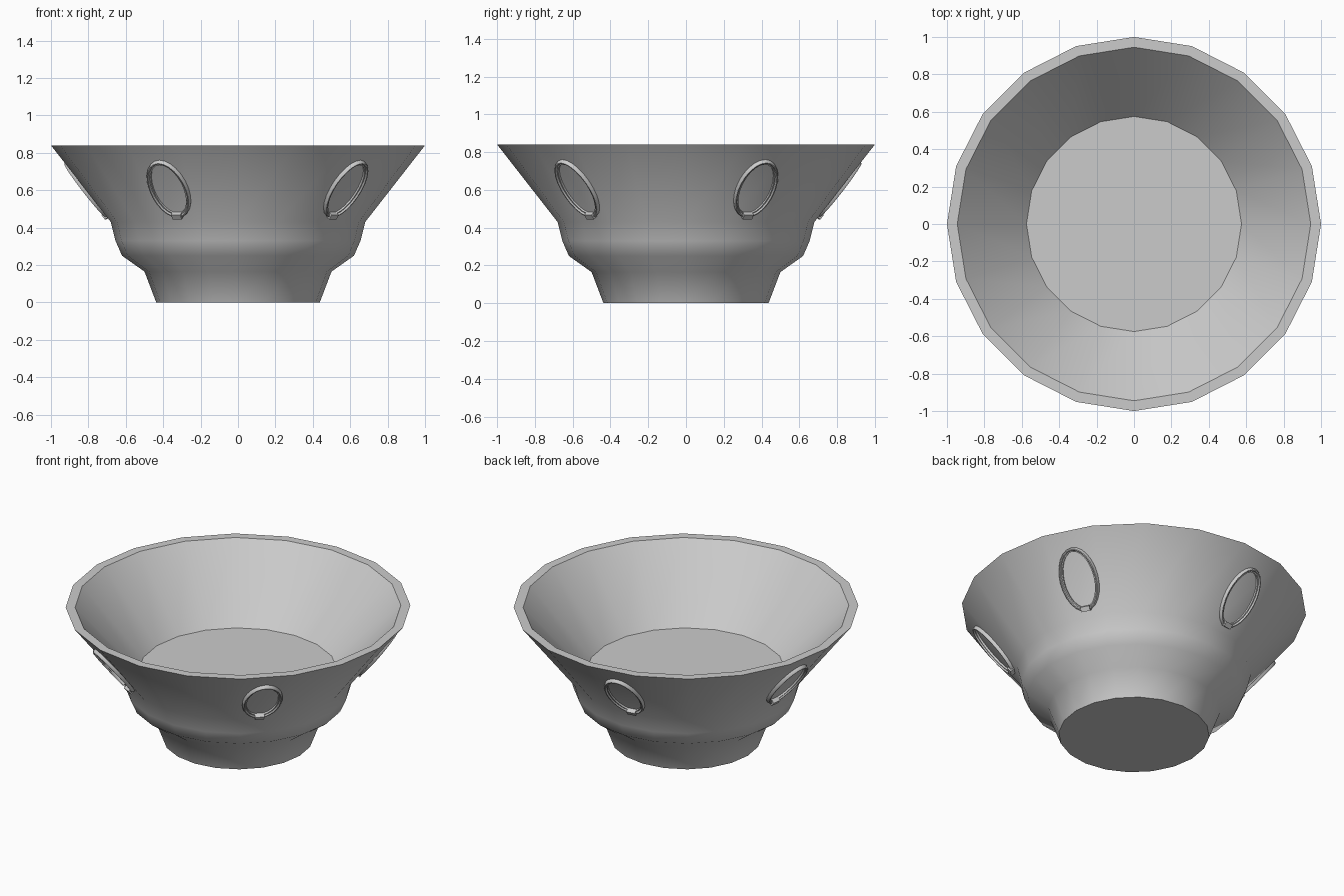
import bpy, bmesh, math
from mathutils import Matrix, Vector

if "Cube" in bpy.data.objects:
    bpy.data.objects.remove(bpy.data.objects["Cube"])


def finish(bm, name, angle):
    bmesh.ops.recalc_face_normals(bm, faces=bm.faces)
    mesh = bpy.data.meshes.new(name)
    bm.to_mesh(mesh)
    bm.free()
    obj = bpy.data.objects.new(name, mesh)
    bpy.context.collection.objects.link(obj)
    bpy.ops.object.select_all(action='DESELECT')
    obj.select_set(True)
    bpy.context.view_layer.objects.active = obj
    bpy.ops.object.shade_smooth_by_angle(angle=math.radians(angle))
    return obj


def bridge(bm, a, b):
    n = len(a)
    for i in range(n):
        j = (i + 1) % n
        bm.faces.new((a[i], a[j], b[j], b[i]))


# Bowl: 20-sided lathe of the outer wall, rim and inner wall
SIDES = 20
profile = [(0.437, 0), (0.5, 0.165), (0.62, 0.25), (0.655, 0.33), (0.68, 0.43),
           (1.0, 0.84), (0.945, 0.84), (0.575, 0.434)]
bm = bmesh.new()
loops = []
for r, z in profile:
    loops.append([bm.verts.new((r * math.cos(math.tau * i / SIDES),
                                r * math.sin(math.tau * i / SIDES), z))
                  for i in range(SIDES)])
for a, b in zip(loops, loops[1:]):
    bridge(bm, a, b)
bm.faces.new(loops[0])
bm.faces.new(loops[-1])
finish(bm, "bowl", 40)

# Oval rings: five around the bowl, lying on the sloping facets
WIDE, TALL, SEGS = 0.117, 0.19, 24
section = [(0, -0.008), (0, 0.01), (0.006, 0.02), (0.012, 0.02),
           (0.017, 0.011), (0.024, 0.011), (0.024, -0.008)]
up = Vector((0.32, 0, 0.41)).normalized()
side = Vector((0, 1, 0))
out = side.cross(up)
centre = Vector((0.811, 0, 0.61))
frame = Matrix((side, up, out)).transposed().to_4x4()
frame.translation = centre

for k in range(5):
    place = Matrix.Rotation(math.radians(-45 + 72 * k), 4, 'Z') @ frame
    bm = bmesh.new()
    loops = []
    for inset, h in section:
        loops.append([bm.verts.new(((WIDE - inset) * math.cos(math.tau * i / SEGS),
                                    (TALL - inset) * math.sin(math.tau * i / SEGS), h))
                      for i in range(SEGS)])
    for a, b in zip(loops, loops[1:] + loops[:1]):
        bridge(bm, a, b)
    bm.transform(place)
    finish(bm, f"oval_ring_{k + 1}", 40)

    # Small clasp at the bottom of the ring
    bm = bmesh.new()
    bmesh.ops.create_cube(bm, size=1, matrix=Matrix.Translation((0, -TALL + 0.016, 0.01))
                          @ Matrix.Diagonal((0.055, 0.03, 0.036, 1)))
    bm.transform(place)
    finish(bm, f"ring_clasp_{k + 1}", 30)
